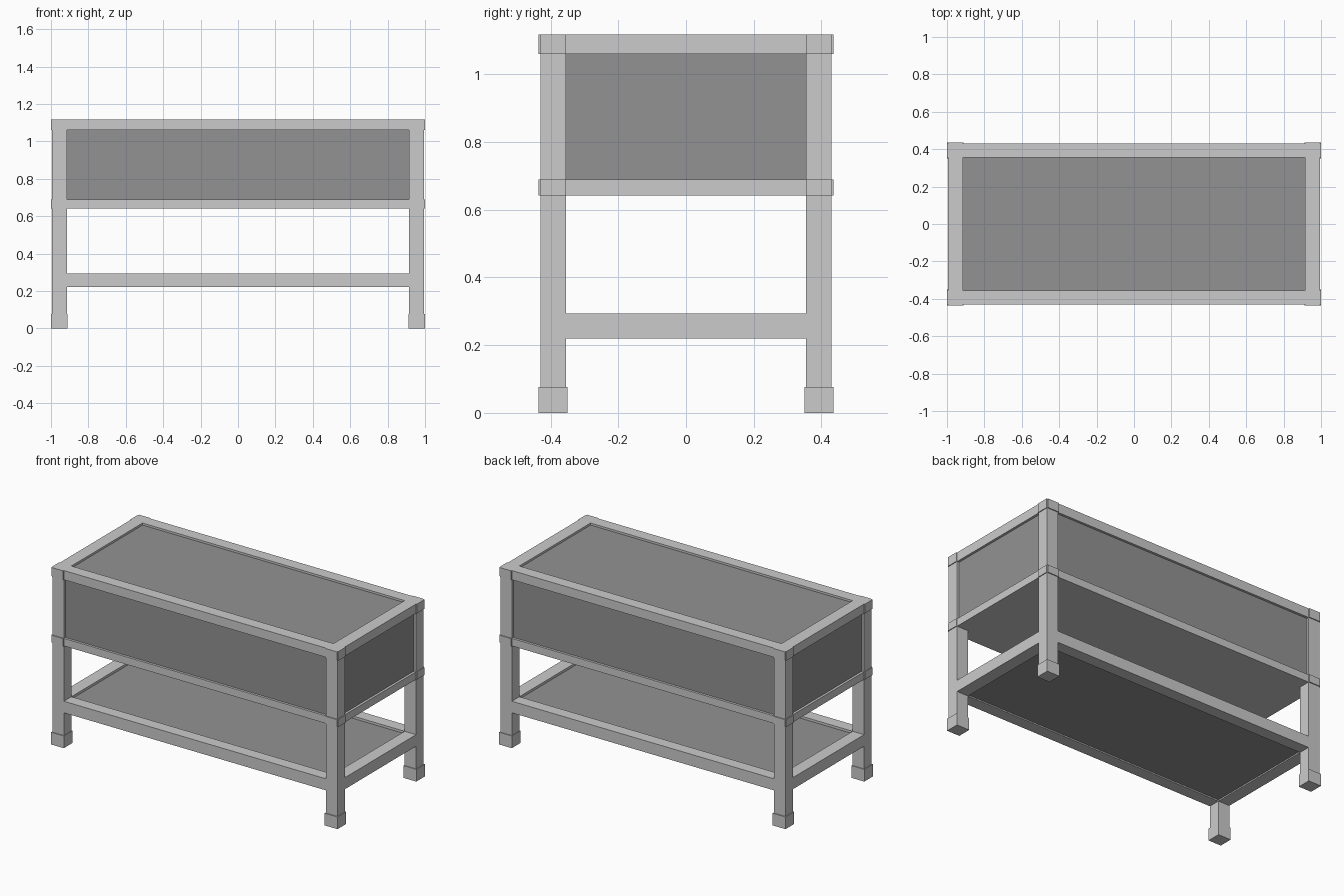
import bpy

if "Cube" in bpy.data.objects:
    bpy.data.objects.remove(bpy.data.objects["Cube"])


def grey(name, v):
    m = bpy.data.materials.new(name)
    m.diffuse_color = (v, v, v, 1)
    m.use_nodes = True
    m.node_tree.nodes["Principled BSDF"].inputs["Base Color"].default_value = m.diffuse_color
    return m


FRAME = grey("frame_grey", 0.56)
PANEL = grey("panel_grey", 0.29)


def box(name, x, y, z, mat=FRAME):
    """Box from (min, max) ranges on each axis."""
    bpy.ops.mesh.primitive_cube_add(
        size=1, location=[(a + b) / 2 for a, b in (x, y, z)])
    ob = bpy.context.object
    ob.name = name
    ob.scale = [b - a for a, b in (x, y, z)]
    bpy.ops.object.transform_apply(location=False, rotation=False, scale=True)
    ob.data.materials.append(mat)
    return ob


def span(s, a, b):
    """Range a..b placed on the side given by sign s."""
    return (a, b) if s > 0 else (-b, -a)


XO, XI = 0.995, 0.915      # outer and inner faces of the posts
YO, YI = 0.43, 0.355
LIP = 0.006                # how far caps and feet stand proud
TOP = 1.118
LEVELS = {"shelf": (0.22, 0.293), "lower": (0.642, 0.69), "upper": (1.06, TOP)}

# corner posts, feet and cap plates
for sx, ex in ((-1, "left"), (1, "right")):
    for sy, ey in ((-1, "front"), (1, "back")):
        tag = ey + "_" + ex
        box(tag + "_post", span(sx, XI, XO), span(sy, YI, YO), (0.0, TOP - 0.001))
        box(tag + "_foot", span(sx, XI - 0.004, 1.0),
            span(sy, YI - 0.005, YO + LIP), (0.0, 0.077))
        for level in ("lower", "upper"):
            z = LEVELS[level]
            box(f"{tag}_{level}_side_cap", span(sx, XI, 1.0), span(sy, YI, YO), z)
            box(f"{tag}_{level}_face_cap", span(sx, XI, XO), span(sy, YI, YO + LIP), z)

# rails between the posts at each level
for level, z in LEVELS.items():
    for s, ey, ex in ((-1, "front", "left"), (1, "back", "right")):
        box(f"{level}_{ey}_rail", (-XI, XI), span(s, YI, YO), z)
        box(f"{level}_{ex}_rail", span(s, XI, XO), (-YI, YI), z)

# recessed panels of the chest
for s, ey, ex in ((-1, "front", "left"), (1, "back", "right")):
    box(ey + "_panel", (-XI, XI), span(s, 0.395, 0.415), (0.67, 1.09), PANEL)
    box(ex + "_panel", span(s, 0.96, 0.98), (-YI, YI), (0.67, 1.09), PANEL)
PX, PY = (-XI - 0.01, XI + 0.01), (-YI - 0.01, YI + 0.01)
box("top_panel", PX, PY, (1.08, 1.105), PANEL)

# chest floor, level with the underside of the lower rails
box("chest_floor", (-XI, XI), (-YI, YI), (0.642, 0.67))

# open shelf board
box("shelf_board", PX, PY, (0.228, 0.278), PANEL)
